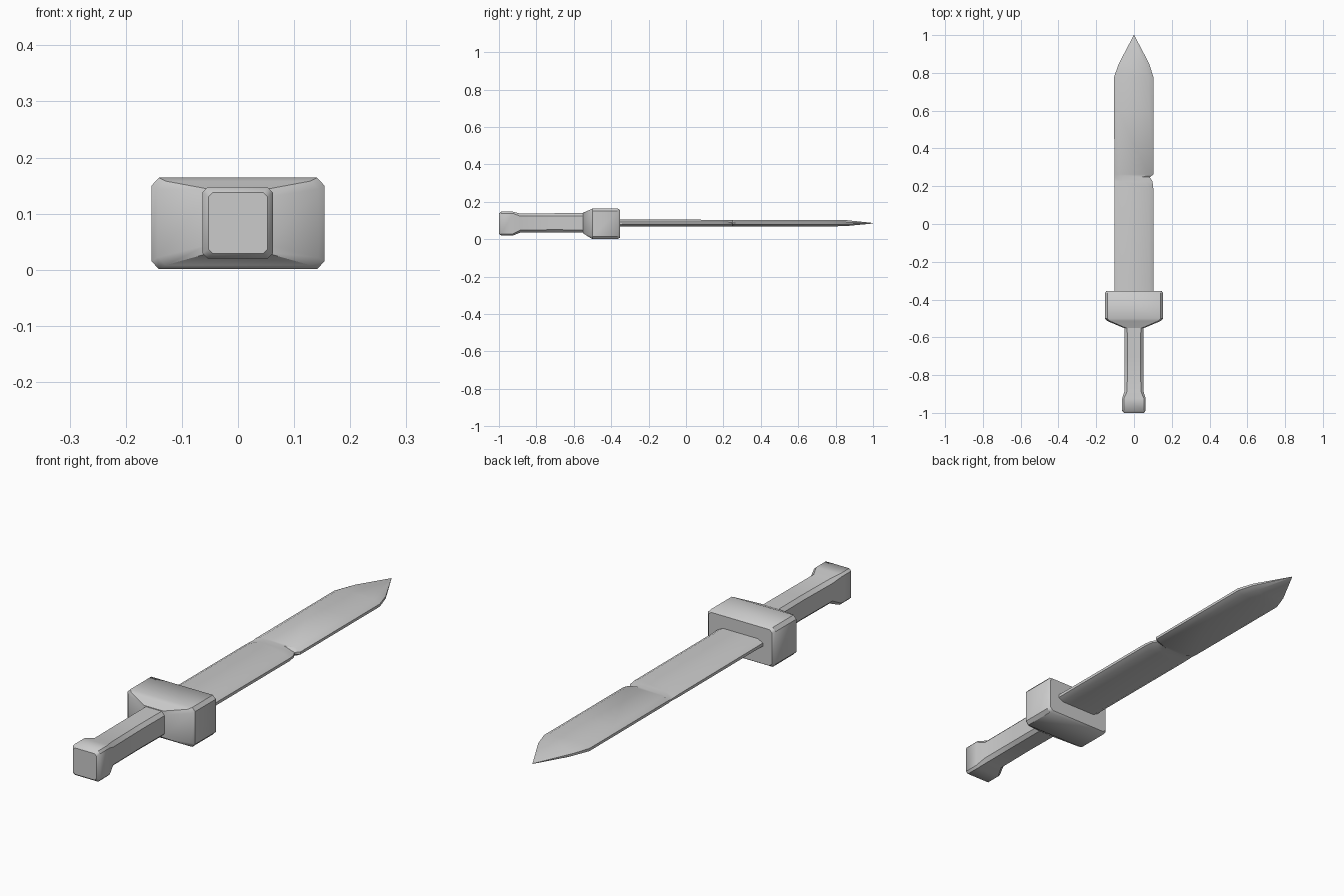
import bpy, bmesh, math


def loft(name, rings):
    """Skin chamfered rectangles (y, left, right, bottom, top, chamfer_x, chamfer_z) along y."""
    bm = bmesh.new()
    loops = []
    for y, l, r, b, t, cx, cz in rings:
        pts = [(l + cx, b), (r - cx, b), (r, b + cz), (r, t - cz),
               (r - cx, t), (l + cx, t), (l, t - cz), (l, b + cz)]
        loops.append([bm.verts.new((x, y, z)) for x, z in pts])
    for a, c in zip(loops, loops[1:]):
        for i in range(8):
            j = (i + 1) % 8
            bm.faces.new((a[i], a[j], c[j], c[i]))
    bm.faces.new(loops[0])
    bm.faces.new(loops[-1])
    bmesh.ops.remove_doubles(bm, verts=bm.verts, dist=0.0005)
    bmesh.ops.recalc_face_normals(bm, faces=bm.faces)
    mesh = bpy.data.meshes.new(name)
    bm.to_mesh(mesh)
    bm.free()
    obj = bpy.data.objects.new(name, mesh)
    bpy.context.collection.objects.link(obj)
    bpy.ops.object.select_all(action='DESELECT')
    bpy.context.view_layer.objects.active = obj
    obj.select_set(True)
    bpy.ops.object.shade_smooth_by_angle(angle=math.radians(40))
    return obj


# Blade with thinned edges, a nick on the right edge and a pointed tip
loft("blade", [
    (-0.40, -0.103, 0.103, 0.067, 0.106, 0.022, 0.012),
    (-0.30, -0.103, 0.102, 0.069, 0.105, 0.022, 0.012),
    (0.19, -0.104, 0.102, 0.069, 0.104, 0.022, 0.012),
    (0.225, -0.104, 0.098, 0.069, 0.104, 0.040, 0.013),
    (0.248, -0.104, 0.084, 0.069, 0.104, 0.045, 0.014),
    (0.262, -0.104, 0.102, 0.069, 0.104, 0.025, 0.012),
    (0.60, -0.105, 0.102, 0.069, 0.104, 0.022, 0.012),
    (0.78, -0.105, 0.102, 0.069, 0.104, 0.024, 0.012),
    (0.85, -0.080, 0.080, 0.070, 0.103, 0.024, 0.012),
    (1.0, -0.001, 0.001, 0.084, 0.087, 0.0005, 0.001),
])

# Block guard tapering towards the grip
loft("guard", [
    (-0.550, -0.055, 0.055, 0.032, 0.142, 0.012, 0.012),
    (-0.513, -0.143, 0.143, 0.008, 0.158, 0.014, 0.014),
    (-0.500, -0.154, 0.154, 0.001, 0.164, 0.013, 0.014),
    (-0.365, -0.154, 0.154, 0.001, 0.164, 0.013, 0.014),
    (-0.354, -0.146, 0.146, 0.008, 0.157, 0.012, 0.012),
])

# Grip flaring into the pommel
loft("grip_and_pommel", [
    (-1.0, -0.053, 0.053, 0.029, 0.138, 0.008, 0.008),
    (-0.988, -0.063, 0.062, 0.020, 0.147, 0.009, 0.009),
    (-0.925, -0.063, 0.062, 0.020, 0.147, 0.009, 0.009),
    (-0.885, -0.050, 0.050, 0.036, 0.137, 0.014, 0.014),
    (-0.700, -0.049, 0.049, 0.037, 0.139, 0.014, 0.014),
    (-0.530, -0.050, 0.050, 0.036, 0.139, 0.014, 0.014),
])
